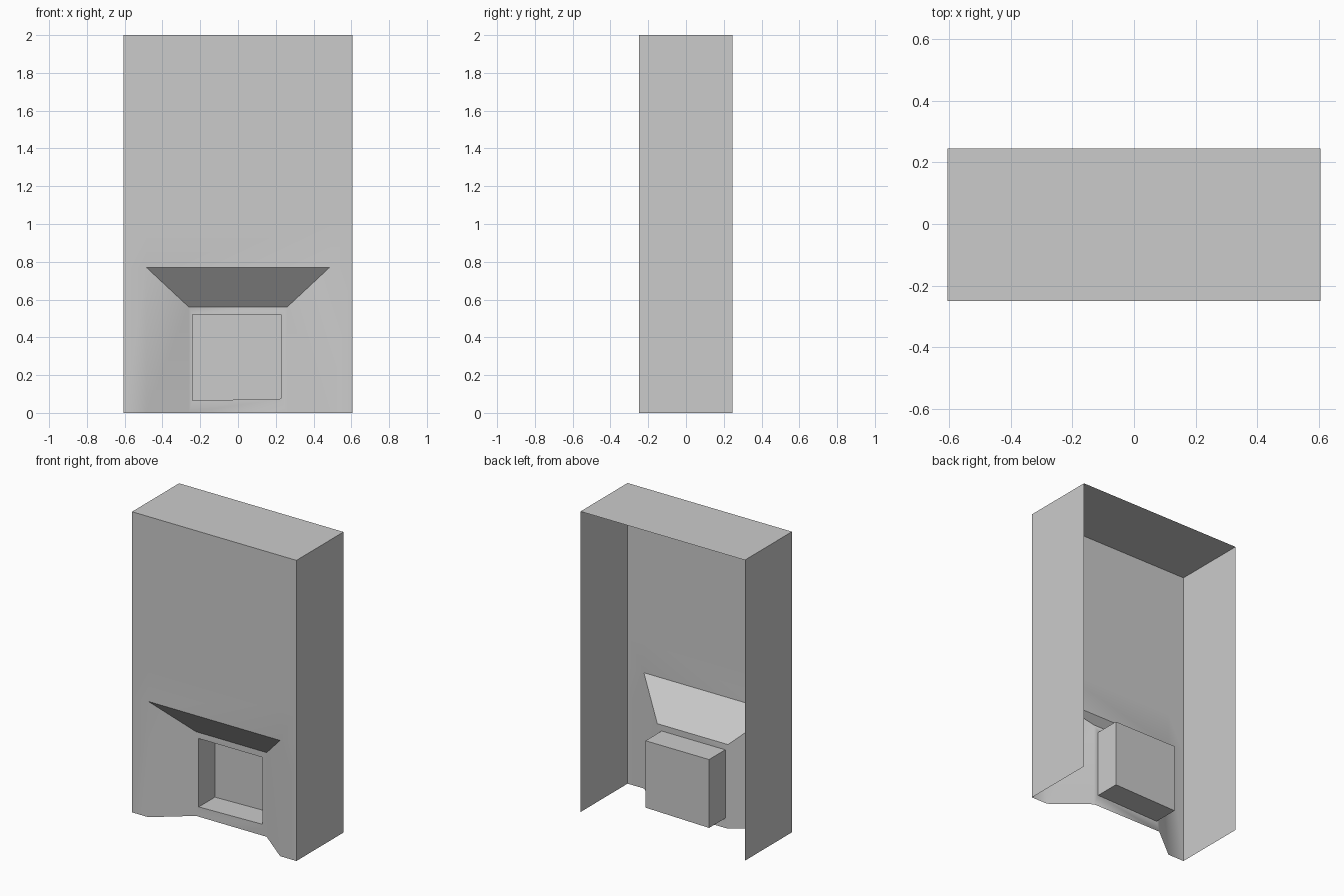
import bpy
import bmesh
from math import radians
from mathutils import Vector

cube = bpy.data.objects.get("Cube")
if cube:
    bpy.data.objects.remove(cube, do_unlink=True)

plaster = bpy.data.materials.new("plaster_grey")
plaster.use_nodes = True
grey = (0.6, 0.6, 0.6, 1)
plaster.diffuse_color = grey
plaster.node_tree.nodes["Principled BSDF"].inputs["Base Color"].default_value = grey

FRONT, BACK, PANEL, FIRE = -0.25, 0.245, -0.07, 0.10   # depths along y
W, H = 0.605, 2.0                                      # casing half width, height
MOUTH, MOUTH_TOP = 0.485, 0.77                         # outer edge of the recess
NECK, NECK_TOP = 0.26, 0.56                            # inner edge of the recess
TOWARD = (0, -1, 0)


def face(bm, points, facing):
    """Add a face whose normal points to the given side."""
    f = bm.faces.new([bm.verts.new(p) for p in points])
    f.normal_update()
    if f.normal.dot(Vector(facing)) < 0:
        f.normal_flip()


def finish(bm, name):
    bmesh.ops.remove_doubles(bm, verts=bm.verts, dist=0.0005)
    mesh = bpy.data.meshes.new(name)
    bm.to_mesh(mesh)
    bm.free()
    mesh.materials.append(plaster)
    mesh.shade_smooth()
    mesh.set_sharp_from_angle(angle=radians(39.5))
    obj = bpy.data.objects.new(name, mesh)
    bpy.context.collection.objects.link(obj)
    return obj


def rect(x0, x1, z0, z1, y):
    return [(x0, y, z0), (x1, y, z0), (x1, y, z1), (x0, y, z1)]


# Firebox opening, slightly uneven along its sill
opening = [(-0.24, 0.065), (0.228, 0.075), (0.228, 0.52), (-0.24, 0.52)]
hole = [(x, PANEL, z) for x, z in opening]
hole_back = [(x, FIRE, z) for x, z in opening]

# Casing: front wall with the recess left out
bm = bmesh.new()
xs = [-W, -MOUTH, MOUTH, W]
zs = [0, MOUTH_TOP, 1.0, H]
for i in range(3):
    for j in range(3):
        if (i, j) != (1, 0):
            face(bm, rect(xs[i], xs[i + 1], zs[j], zs[j + 1], FRONT), TOWARD)

# Splayed recess cheeks and side walls
for s in (-1, 1):
    face(bm, [(s * MOUTH, FRONT, 0), (s * NECK, PANEL, 0),
              (s * NECK, PANEL, NECK_TOP), (s * MOUTH, FRONT, MOUTH_TOP)], TOWARD)
    face(bm, [(s * W, FRONT, 0), (s * W, BACK, 0),
              (s * W, BACK, H), (s * W, FRONT, H)], (s, 0, 0))

# Sloping lintel and top
face(bm, [(-MOUTH, FRONT, MOUTH_TOP), (MOUTH, FRONT, MOUTH_TOP),
          (NECK, PANEL, NECK_TOP), (-NECK, PANEL, NECK_TOP)], TOWARD)
face(bm, [(-W, FRONT, H), (W, FRONT, H), (W, BACK, H), (-W, BACK, H)], (0, 0, 1))

# Surround framing the opening
surround = rect(-NECK, NECK, 0, NECK_TOP, PANEL)
for i in range(4):
    j = (i + 1) % 4
    face(bm, [surround[i], surround[j], hole[j], hole[i]], TOWARD)
finish(bm, "chimney_casing")

# Firebox: an open box behind the surround
bm = bmesh.new()
centre = Vector((0, 0, 0.3))
for i in range(4):
    j = (i + 1) % 4
    middle = (Vector(hole[i]) + Vector(hole[j])) / 2
    inward = centre - middle
    inward.y = 0
    face(bm, [hole[i], hole[j], hole_back[j], hole_back[i]], inward)
face(bm, hole_back, TOWARD)
finish(bm, "firebox")
